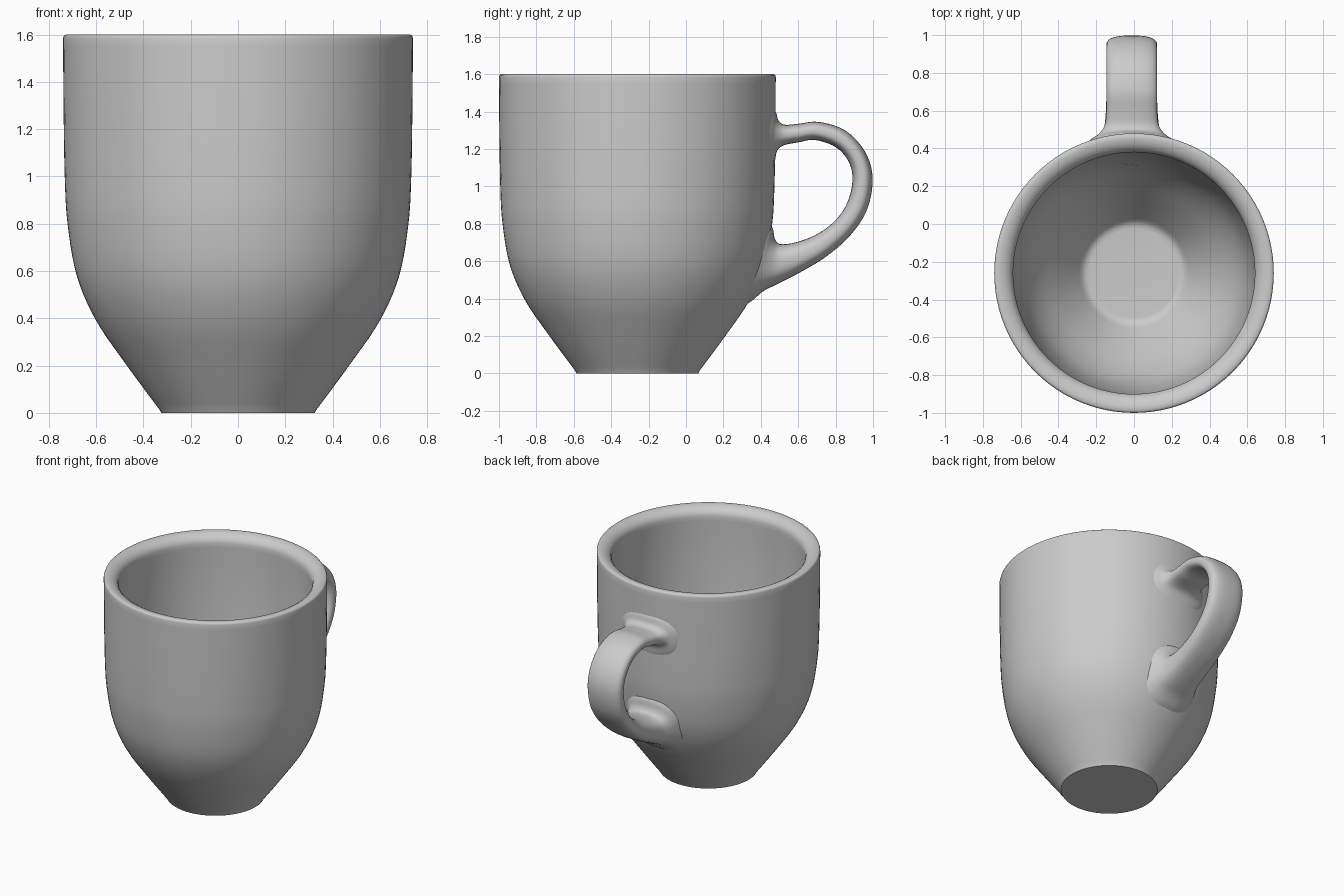
import bpy, bmesh
from math import cos, sin, pi, radians, copysign

CY = -0.26   # y of the cup's axis


def smooth_path(pts, steps):
    """Catmull-Rom curve through tuples of any length."""
    p = [pts[0]] + list(pts) + [pts[-1]]
    out = []
    for a, b, c, d in zip(p, p[1:], p[2:], p[3:]):
        for s in range(steps):
            t = s / steps
            out.append(tuple(0.5 * (2 * q + (r - o) * t + (2 * o - 5 * q + 4 * r - u) * t * t
                                    + (3 * q - o - 3 * r + u) * t ** 3)
                             for o, q, r, u in zip(a, b, c, d)))
    return out + [pts[-1]]


def loft(name, rings):
    """Skin a list of closed rings and cap both ends."""
    bm = bmesh.new()
    vs = [[bm.verts.new(co) for co in ring] for ring in rings]
    n = len(vs[0])
    for a, b in zip(vs, vs[1:]):
        for i in range(n):
            j = (i + 1) % n
            bm.faces.new((a[i], a[j], b[j], b[i]))
    bm.faces.new(vs[0])
    bm.faces.new(vs[-1])
    bmesh.ops.recalc_face_normals(bm, faces=bm.faces)
    me = bpy.data.meshes.new(name)
    bm.to_mesh(me)
    bm.free()
    ob = bpy.data.objects.new(name, me)
    bpy.context.collection.objects.link(ob)
    bpy.ops.object.select_all(action='DESELECT')
    bpy.context.view_layer.objects.active = ob
    ob.select_set(True)
    bpy.ops.object.shade_smooth_by_angle(angle=radians(40))
    return ob


# Cup: outer wall, rounded rim, inner wall and floor, as (radius, z)
outer = smooth_path([(0.333, 0.015), (0.47, 0.2), (0.60, 0.39), (0.682, 0.58), (0.721, 0.8),
                     (0.733, 1.0), (0.738, 1.3), (0.74, 1.585)], 5)
rim = [(0.737, 1.595), (0.73, 1.6), (0.71, 1.6), (0.685, 1.594), (0.662, 1.58), (0.647, 1.562)]
inner = smooth_path([(0.64, 1.54), (0.642, 1.3), (0.634, 1.0), (0.62, 0.8), (0.583, 0.6),
                     (0.51, 0.44), (0.39, 0.27), (0.275, 0.115)], 5)
profile = [(0.325, 0.0)] + outer + rim + inner + [(0.255, 0.102), (0.235, 0.1)]
SEG = 96
loft("cup_body", [[(r * cos(2 * pi * k / SEG), CY + r * sin(2 * pi * k / SEG), z)
                   for k in range(SEG)] for r, z in profile])

# Handle stations: outer y, z, inner y, z, half width, how far the ring wraps the wall
stations = [
    (0.44, 1.44, 0.43, 1.06, 0.27, 1.0),
    (0.48, 1.40, 0.472, 1.12, 0.225, 1.0),
    (0.496, 1.35, 0.488, 1.19, 0.175, 0.7),
    (0.53, 1.33, 0.525, 1.22, 0.143, 0.2),
    (0.60, 1.335, 0.60, 1.235, 0.135, 0.0),
    (0.71, 1.345, 0.69, 1.248, 0.135, 0.0),
    (0.85, 1.30, 0.80, 1.21, 0.135, 0.0),
    (0.955, 1.19, 0.868, 1.135, 0.135, 0.0),
    (0.998, 1.05, 0.89, 1.04, 0.135, 0.0),
    (0.97, 0.88, 0.865, 0.92, 0.135, 0.0),
    (0.88, 0.74, 0.80, 0.82, 0.135, 0.0),
    (0.75, 0.625, 0.70, 0.745, 0.135, 0.0),
    (0.61, 0.54, 0.59, 0.702, 0.137, 0.0),
    (0.49, 0.478, 0.505, 0.692, 0.15, 0.2),
    (0.415, 0.44, 0.476, 0.72, 0.18, 0.7),
    (0.35, 0.385, 0.463, 0.78, 0.22, 1.0),
    (0.29, 0.35, 0.42, 0.82, 0.25, 1.0),
]
RING = 32
rings = []
for oy, oz, iy, iz, hw, wrap in smooth_path(stations, 5):
    ring = []
    for k in range(RING):
        a = 2 * pi * (k + 0.5) / RING
        c = copysign(abs(cos(a)) ** 0.75, cos(a))
        s = copysign(abs(sin(a)) ** 0.75, sin(a))
        x = hw * c
        y = (oy + iy) / 2 + s * (oy - iy) / 2 - wrap * x * x / 1.4
        ring.append((x - 0.012, y, (oz + iz) / 2 + s * (oz - iz) / 2))
    rings.append(ring)
loft("handle", rings)
